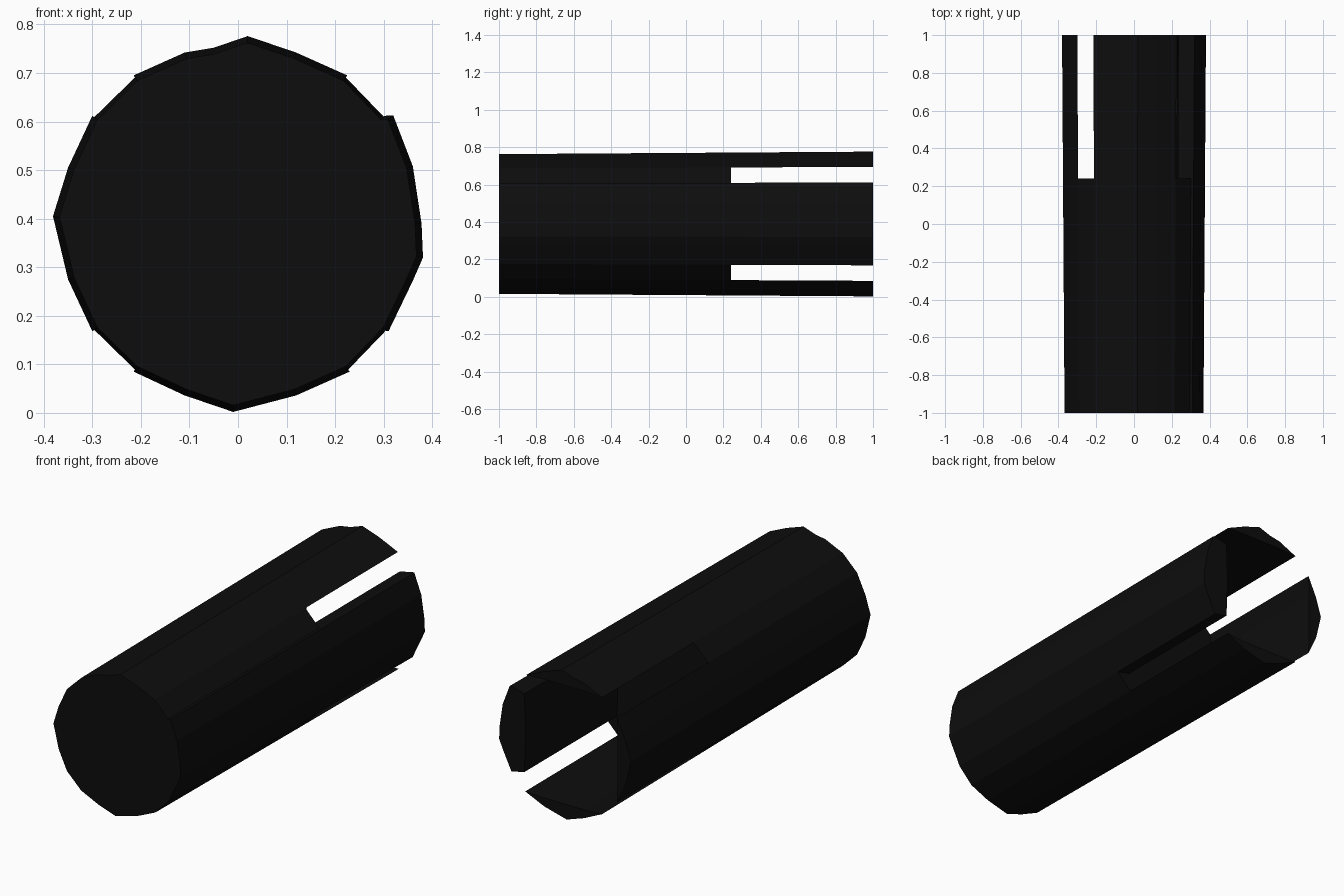
import bpy, bmesh

cube = bpy.data.objects.get("Cube")
if cube:
    bpy.data.objects.remove(cube, do_unlink=True)

black = bpy.data.materials.new("matte black")
black.use_nodes = True
black.diffuse_color = (0.004, 0.004, 0.004, 1)
black.node_tree.nodes["Principled BSDF"].inputs["Base Color"].default_value = (0.004, 0.004, 0.004, 1)

FRONT, SLOT, BACK = -1.0, 0.24, 1.0
MID = 0.39

# Outer arcs (x, z), each running clockwise between two slots
top = [(-0.215, 0.695), (-0.11, 0.742), (-0.05, 0.752), (0.02, 0.776), (0.12, 0.742), (0.225, 0.695)]
right = [(0.305, 0.612), (0.32, 0.612), (0.36, 0.508), (0.378, 0.39), (0.381, 0.32), (0.36, 0.272), (0.31, 0.168)]
bottom = [(0.23, 0.085), (0.12, 0.036), (-0.01, 0.002), (-0.11, 0.036), (-0.215, 0.085)]
left = [(-0.30, 0.168), (-0.35, 0.275), (-0.381, 0.405), (-0.35, 0.505), (-0.30, 0.612)]

# Inner edges closing each arc into a wall section; the right wall is thicker
inner = {
    "top": [(0.12, 0.70), (-0.11, 0.70)],
    "right": [(0.235, 0.185), (0.228, 0.39), (0.235, 0.595)],
    "bottom": [(-0.11, 0.08), (0.12, 0.08)],
    "left": [(-0.305, 0.5), (-0.305, 0.28)],
}


def taper(point, y):
    """Narrow the section slightly toward the front."""
    s = 1 - 0.035 * (BACK - y) / (BACK - FRONT)
    return (point[0] * s, y, MID + (point[1] - MID) * s)


def loft(name, section, y0, y1):
    """Closed prism between two tapered copies of a section."""
    bm = bmesh.new()
    a = [bm.verts.new(taper(p, y0)) for p in section]
    b = [bm.verts.new(taper(p, y1)) for p in section]
    n = len(section)
    bm.faces.new(a)
    bm.faces.new(b[::-1])
    for i in range(n):
        j = (i + 1) % n
        bm.faces.new((a[i], b[i], b[j], a[j]))
    bmesh.ops.recalc_face_normals(bm, faces=bm.faces)
    mesh = bpy.data.meshes.new(name)
    bm.to_mesh(mesh)
    bm.free()
    mesh.materials.append(black)
    obj = bpy.data.objects.new(name, mesh)
    bpy.context.collection.objects.link(obj)
    return obj


# Closed front body
loft("body", top + right + bottom + left, FRONT, SLOT)

# Four wall fingers separated by the open slots
for name, arc in (("top", top), ("right", right), ("bottom", bottom), ("left", left)):
    loft(name + "_wall", arc + inner[name], SLOT, BACK)
